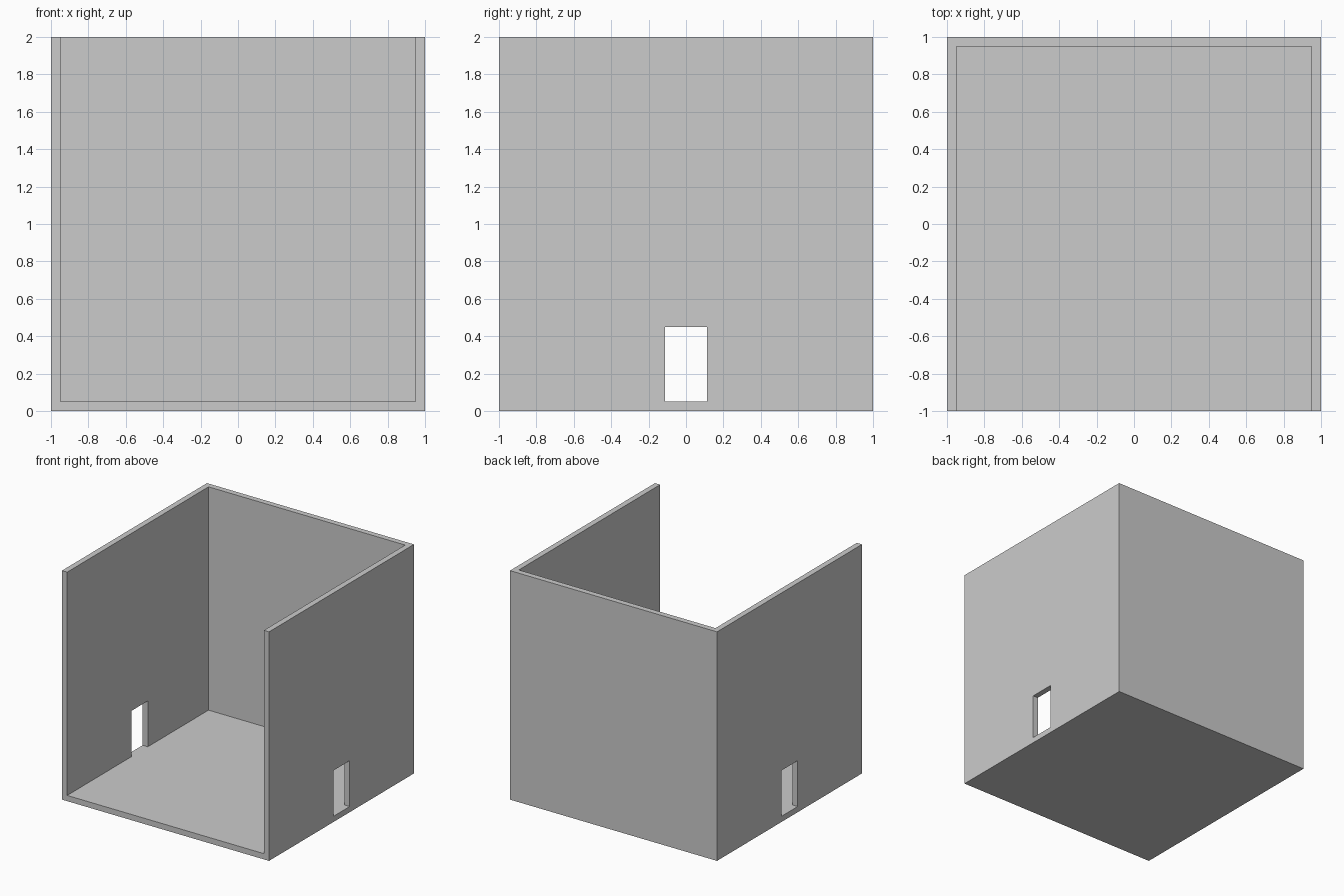
import bpy

if "Cube" in bpy.data.objects:
    bpy.data.objects.remove(bpy.data.objects["Cube"])

T = 0.05  # wall and floor thickness


def box(name, lo, hi):
    """Axis-aligned box between two corners."""
    size = [b - a for a, b in zip(lo, hi)]
    centre = [(a + b) / 2 for a, b in zip(lo, hi)]
    bpy.ops.mesh.primitive_cube_add(size=1, location=centre)
    ob = bpy.context.object
    ob.name = name
    ob.scale = size
    bpy.ops.object.transform_apply(location=True, rotation=True, scale=True)
    return ob


def cut(target, cutter):
    """Subtract cutter from target and hide it."""
    mod = target.modifiers.new(cutter.name, 'BOOLEAN')
    mod.operation = 'DIFFERENCE'
    mod.solver = 'EXACT'
    mod.object = cutter
    bpy.context.view_layer.objects.active = target
    bpy.ops.object.modifier_apply(modifier=mod.name)
    bpy.data.objects.remove(cutter)


# Room shell: floor, back wall and two side walls
room = box("room_shell", (-1, -1, 0), (1, 1, 2))

# Interior, open at the front and the top
cut(room, box("interior_cutter", (-1 + T, -1.5, T), (1 - T, 1 - T, 2.5)))

# Doorway through both side walls, level with the floor
cut(room, box("doorway_cutter", (-1.5, -0.1125, T), (1.5, 0.1125, 0.45)))
